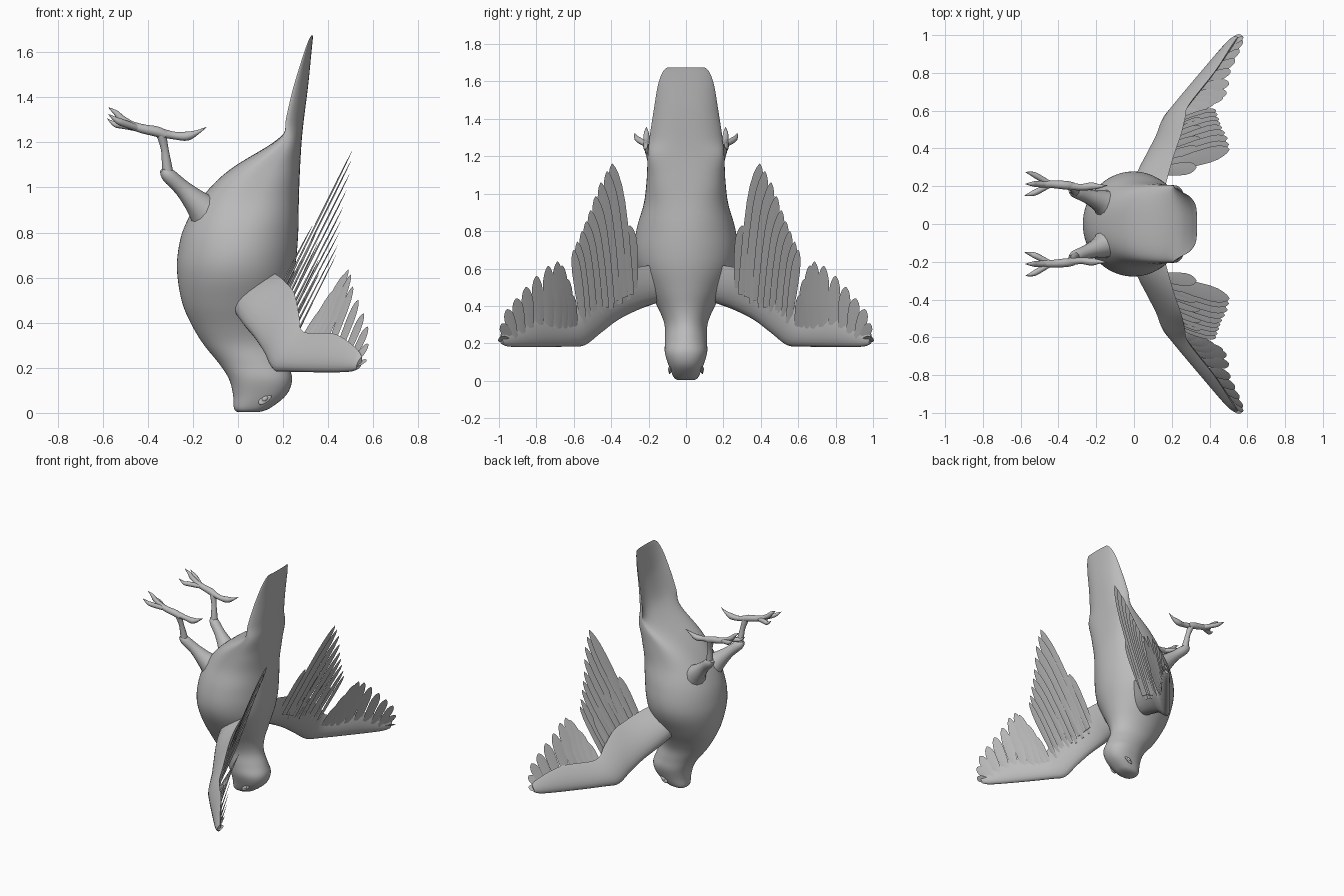
import bpy, bmesh, math
from mathutils import Vector

grey = bpy.data.materials.new("plumage_grey")
grey.diffuse_color = (0.5, 0.5, 0.5, 1)


def smooth_rows(rows, n):
    """Catmull-Rom interpolation of equal-length number rows."""
    out = []
    for i in range(len(rows) - 1):
        p = [rows[max(0, min(len(rows) - 1, i + j))] for j in (-1, 0, 1, 2)]
        for s in range(n):
            t = s / n
            out.append([0.5 * (2 * b + (c - a) * t + (2 * a - 5 * b + 4 * c - d) * t * t
                               + (3 * b - a - 3 * c + d) * t ** 3) for a, b, c, d in zip(*p)])
    return out + [list(rows[-1])]


def loft(name, rings):
    """Skin closed rings of points and cap both ends."""
    bm = bmesh.new()
    vs = [[bm.verts.new(p) for p in r] for r in rings]
    n = len(vs[0])
    for a, b in zip(vs, vs[1:]):
        for i in range(n):
            bm.faces.new((a[i], a[(i + 1) % n], b[(i + 1) % n], b[i]))
    bm.faces.new(vs[0])
    bm.faces.new(vs[-1])
    bmesh.ops.recalc_face_normals(bm, faces=bm.faces)
    me = bpy.data.meshes.new(name)
    bm.to_mesh(me)
    bm.free()
    ob = bpy.data.objects.new(name, me)
    bpy.context.collection.objects.link(ob)
    me.materials.append(grey)
    bpy.ops.object.select_all(action='DESELECT')
    bpy.context.view_layer.objects.active = ob
    ob.select_set(True)
    bpy.ops.object.shade_smooth_by_angle(angle=math.radians(50))
    return ob


def mirrored(ob):
    """Copy the part to the other side of the bird."""
    m = ob.modifiers.new("other_side", 'MIRROR')
    m.use_axis = (False, True, False)
    return ob


def tube(name, pts, n=4):
    """Tapered round limb through rows of x, y, z, radius."""
    rows = smooth_rows(pts, n)
    rings = []
    for i, r in enumerate(rows):
        d = Vector(rows[min(i + 1, len(rows) - 1)][:3]) - Vector(rows[max(i - 1, 0)][:3])
        u = d.cross(Vector((0, 1, 0.01))).normalized()
        v = d.cross(u).normalized()
        rings.append([Vector(r[:3]) + max(r[3], 0.001) * (u * math.cos(a) + v * math.sin(a))
                      for a in [k * math.tau / 12 for k in range(12)]])
    return mirrored(loft(name, rings))


# Body with head below and tail above: z, x min, x max, half width, squareness, tail hollow
body = [
    (0.003, 0.00, 0.09, 0.045, 2.4, 0), (0.02, -0.018, 0.14, 0.066, 2.4, 0),
    (0.08, -0.022, 0.215, 0.092, 2.3, 0), (0.15, -0.04, 0.24, 0.113, 2.2, 0),
    (0.22, -0.085, 0.22, 0.112, 2, 0), (0.30, -0.15, 0.19, 0.115, 2, 0),
    (0.38, -0.20, 0.19, 0.145, 2, 0), (0.48, -0.245, 0.215, 0.20, 2, 0),
    (0.60, -0.268, 0.245, 0.26, 2, 0), (0.70, -0.268, 0.26, 0.278, 2, 0),
    (0.82, -0.24, 0.268, 0.262, 2.1, 0), (0.95, -0.165, 0.27, 0.225, 2.4, 0),
    (1.08, -0.035, 0.275, 0.21, 2.8, 0), (1.20, 0.145, 0.282, 0.205, 2.8, 0.1),
    (1.30, 0.198, 0.292, 0.195, 2.5, 0.7), (1.45, 0.247, 0.311, 0.172, 2.4, 1),
    (1.58, 0.287, 0.324, 0.15, 2.4, 1), (1.65, 0.312, 0.331, 0.125, 2.4, 1),
    (1.675, 0.326, 0.334, 0.10, 2.4, 1)]
rings = []
for z, x0, x1, w, e, k in smooth_rows(body, 5):
    cx, rx, ring = (x0 + x1) / 2, (x1 - x0) / 2, []
    for i in range(64):
        a = i * math.tau / 64
        c = math.copysign(abs(math.cos(a)) ** (2 / e), math.cos(a))
        s = math.copysign(abs(math.sin(a)) ** (2 / e), math.sin(a))
        hollow = 1 - 1.7 * k if c < 0 else 1
        ring.append((cx + rx * (c * hollow - k * abs(s) ** 3), w * s, z))
    rings.append(ring)
loft("body", rings)

# Eyes: almond rims with a bead inside
for name, length, height, depth in (("eye_rim", 0.036, 0.018, 0.008), ("eyeball", 0.017, 0.012, 0.014)):
    lon, up = Vector((0.75, -0.1, 0.62)).normalized(), Vector((-0.62, -0.25, 0.75)).normalized()
    out = up.cross(lon).normalized()
    out = out if out.y > 0 else -out
    rings = []
    for j in range(1, 12):
        t = -math.cos(j * math.pi / 12)
        r = math.sqrt(1 - t * t)
        rings.append([Vector((0.12, 0.083, 0.062)) + lon * (length * t)
                      + up * (height * r * math.cos(a)) + out * (depth * r * math.sin(a))
                      for a in [q * math.tau / 12 for q in range(12)]])
    mirrored(loft(name, rings))

# Wing arm and hand: leading point, trailing point, thickness
wing = [
    (0.00, 0.15, 0.43, 0.16, 0.18, 0.62, 0.10), (0.03, 0.26, 0.385, 0.19, 0.29, 0.60, 0.075),
    (0.08, 0.37, 0.325, 0.22, 0.39, 0.57, 0.055), (0.125, 0.46, 0.255, 0.25, 0.475, 0.53, 0.05),
    (0.16, 0.545, 0.19, 0.27, 0.555, 0.44, 0.05), (0.22, 0.62, 0.183, 0.29, 0.63, 0.36, 0.045),
    (0.37, 0.80, 0.18, 0.43, 0.81, 0.35, 0.04), (0.49, 0.94, 0.182, 0.52, 0.95, 0.29, 0.03),
    (0.53, 0.985, 0.195, 0.55, 0.99, 0.25, 0.015)]
rows = smooth_rows(wing, 5)
rings = []
for i, r in enumerate(rows):
    lead, trail = Vector(r[:3]), Vector(r[3:6])
    span = Vector(rows[min(i + 1, len(rows) - 1)][:3]) - Vector(rows[max(i - 1, 0)][:3])
    nrm = span.cross(trail - lead).normalized()
    ring = []
    for j in range(20):
        a = j * math.tau / 20
        t = (1 - math.cos(a)) / 2
        ring.append(lead.lerp(trail, t) + nrm * (r[6] * math.sin(a) * (1 - t) ** 0.6 * 0.8
                                                + 0.003 * math.sin(a)))
    rings.append(ring)
mirrored(loft("wing_arm", rings))


def feather(name, base, tip, across, width):
    """Thin blade with a rounded point."""
    base, tip = Vector(base), Vector(tip)
    d = tip - base
    across = Vector(across)
    across = (across - d * (across.dot(d) / d.length_squared)).normalized()
    nrm = d.cross(across).normalized()
    rings = []
    for t, w in ((0, 0.55), (0.2, 0.75), (0.45, 0.95), (0.7, 1), (0.83, 0.88), (0.92, 0.62), (0.97, 0.36), (1, 0.06)):
        c, h, th = base + d * t, across * (width / 2 * w), nrm * (0.005 * (1.1 - t))
        rings.append([c - h, c + th, c + h, c - th])
    mirrored(loft(name, rings))


def feather_row(name, rows, count, across):
    """Spread feathers evenly along rows of base, tip, width."""
    fine = smooth_rows(rows, 12)
    for i in range(count):
        f = i / (count - 1) * (len(fine) - 1)
        k = min(int(f), len(fine) - 2)
        r = [a + (b - a) * (f - k) for a, b in zip(fine[k], fine[k + 1])]
        feather(f"{name}_{i + 1}", r[:3], r[3:6], across, r[6])


# Long arm feathers, longest next to the body
feather_row("arm_feather", [
    (0.16, 0.30, 0.46, 0.505, 0.395, 1.16, 0.085), (0.18, 0.37, 0.43, 0.495, 0.455, 1.06, 0.075),
    (0.20, 0.43, 0.39, 0.465, 0.51, 0.91, 0.07), (0.21, 0.49, 0.35, 0.45, 0.555, 0.80, 0.06),
    (0.23, 0.545, 0.29, 0.435, 0.60, 0.70, 0.05)], 9, (0.1, 1, 0))
# Short covering feathers over the arm
feather_row("cover_feather", [
    (0.13, 0.28, 0.45, 0.33, 0.30, 0.83, 0.07), (0.17, 0.38, 0.40, 0.35, 0.42, 0.78, 0.065),
    (0.21, 0.50, 0.33, 0.36, 0.55, 0.62, 0.055)], 6, (0.1, 1, 0))
# Hand feathers fanning out to the wing tip
feather_row("hand_feather", [
    (0.23, 0.595, 0.23, 0.37, 0.61, 0.46, 0.05), (0.27, 0.64, 0.23, 0.46, 0.655, 0.60, 0.06),
    (0.32, 0.70, 0.23, 0.495, 0.70, 0.635, 0.07), (0.38, 0.78, 0.22, 0.51, 0.80, 0.56, 0.07),
    (0.45, 0.86, 0.22, 0.55, 0.89, 0.46, 0.07), (0.50, 0.92, 0.215, 0.58, 0.97, 0.36, 0.06),
    (0.49, 0.94, 0.205, 0.57, 0.998, 0.23, 0.05)], 11, (0.45, 0.85, -0.1))

# Legs and feet
tube("thigh", [(-0.12, 0.09, 0.87, 0.10), (-0.175, 0.12, 0.925, 0.062), (-0.245, 0.145, 0.995, 0.038),
               (-0.31, 0.17, 1.055, 0.032), (-0.335, 0.18, 1.08, 0.015)])
tube("shank", [(-0.31, 0.17, 1.05, 0.026), (-0.317, 0.178, 1.11, 0.021), (-0.325, 0.188, 1.17, 0.017),
               (-0.34, 0.20, 1.235, 0.022)])
tube("foot", [(-0.32, 0.20, 1.232, 0.02), (-0.36, 0.205, 1.248, 0.023), (-0.43, 0.21, 1.262, 0.02),
              (-0.50, 0.21, 1.285, 0.018)])
tube("back_toe", [(-0.34, 0.20, 1.242, 0.02), (-0.28, 0.195, 1.23, 0.017), (-0.225, 0.20, 1.228, 0.02),
                  (-0.18, 0.20, 1.245, 0.01), (-0.14, 0.205, 1.268, 0.001)])
for name, y, x, z in (("outer_toe", 0.275, -0.575, 1.325), ("middle_toe", 0.212, -0.575, 1.355),
                      ("inner_toe", 0.15, -0.58, 1.305)):
    mid = ((-0.45 + x) / 2, (0.21 + y) / 2 + (y - 0.21) * 0.15, (1.265 + z) / 2 - 0.008)
    tube(name, [(-0.44, 0.21, 1.262, 0.014), (*mid, 0.016), (x + 0.035, y + (0.21 - y) * 0.15, z - 0.025, 0.012),
                (x, y, z, 0.001)])
